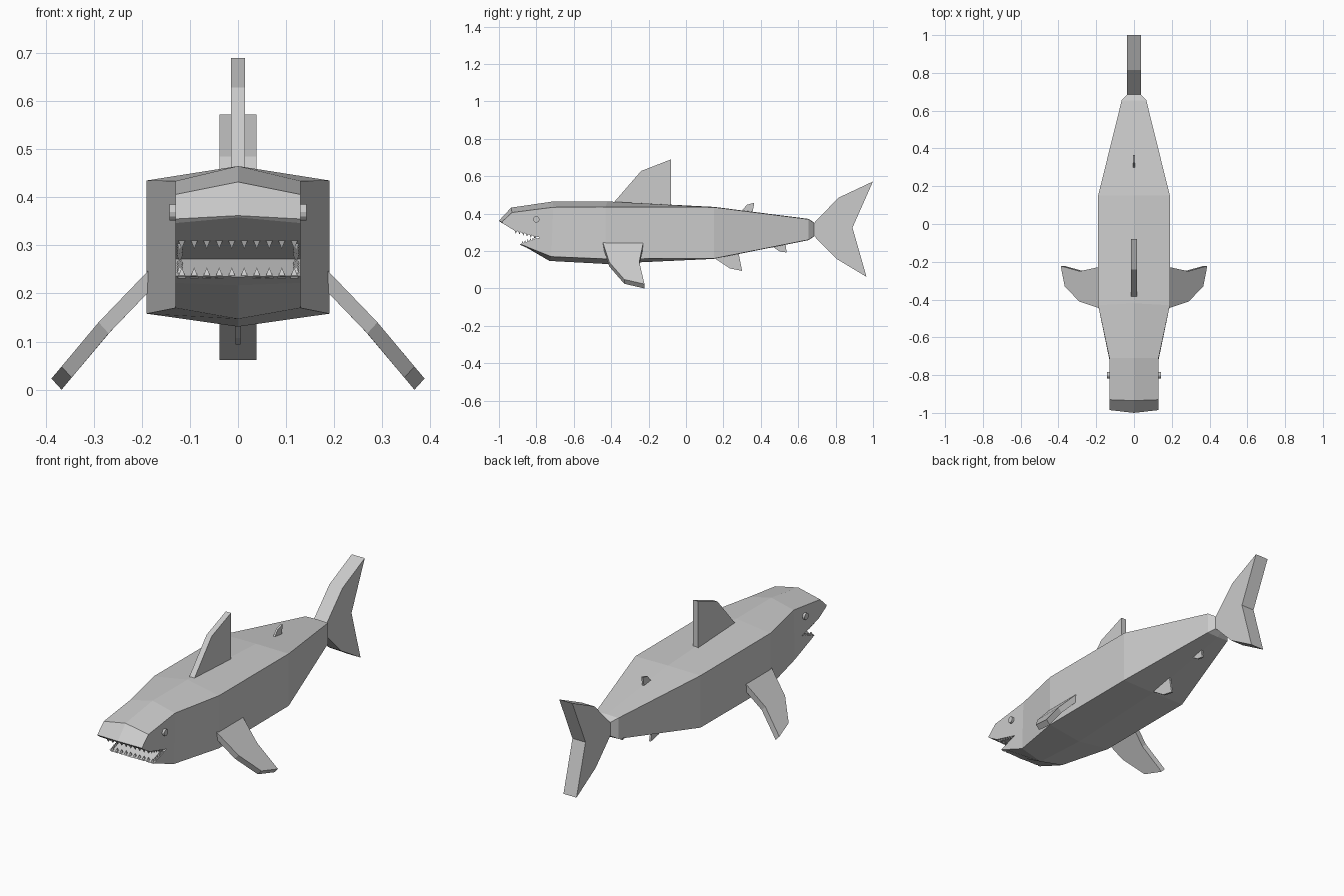
import bpy, bmesh
from mathutils import Vector

if "Cube" in bpy.data.objects:
    bpy.data.objects.remove(bpy.data.objects["Cube"])


def finish(name, bm):
    bmesh.ops.recalc_face_normals(bm, faces=bm.faces)
    mesh = bpy.data.meshes.new(name)
    bm.to_mesh(mesh)
    bm.free()
    ob = bpy.data.objects.new(name, mesh)
    bpy.context.collection.objects.link(ob)
    return ob


def loft(bm, rings):
    """Skin a list of equal-length point rings and cap both ends."""
    vs = [[bm.verts.new(p) for p in r] for r in rings]
    n = len(vs[0])
    for a, b in zip(vs, vs[1:]):
        for i in range(n):
            bm.faces.new((a[i], a[(i + 1) % n], b[(i + 1) % n], b[i]))
    bm.faces.new(vs[0])
    bm.faces.new(vs[-1])


def slab(name, profile, half):
    """Side-view (y, z) outline extruded symmetrically along x."""
    bm = bmesh.new()
    loft(bm, [[(x, y, z) for y, z in profile] for x in (-half, half)])
    return finish(name, bm)


# Body: six-sided sections (half width, then y,z of top ridge, shoulder, lower edge, keel)
sections = [
    (0.13, (-1.0, 0.362), (-0.985, 0.355), (-0.885, 0.237), (-0.89, 0.235)),
    (0.13, (-0.935, 0.432), (-0.93, 0.406), (-0.85, 0.222), (-0.85, 0.217)),
    (0.13, (-0.71, 0.465), (-0.71, 0.434), (-0.72, 0.17), (-0.73, 0.147)),
    (0.19, (-0.42, 0.465), (-0.43, 0.435), (-0.43, 0.158), (-0.43, 0.131)),
    (0.19, (0.15, 0.436), (0.15, 0.434), (0.15, 0.16), (0.15, 0.158)),
    (0.065, (0.655, 0.372), (0.655, 0.37), (0.655, 0.26), (0.655, 0.258)),
    (0.037, (0.685, 0.352), (0.685, 0.35), (0.685, 0.28), (0.685, 0.278)),
]
rings = []
for w, top, up, low, keel in sections:
    rings.append([(0, *top), (w, *up), (w, *low), (0, *keel), (-w, *low), (-w, *up)])
bm = bmesh.new()
loft(bm, rings)
bmesh.ops.triangulate(bm, faces=[f for f in bm.faces if len(f.verts) > 4])
body = finish("body", bm)

# Mouth opening
cutter = slab("mouth_cutter", [(-1.05, 0.391), (-0.92, 0.311), (-0.78, 0.272),
                               (-0.885, 0.236), (-1.05, 0.18)], 0.3)
cut = body.modifiers.new("mouth", "BOOLEAN")
cut.object, cut.operation, cut.solver = cutter, "DIFFERENCE", "EXACT"
cutter.hide_render = True
cutter.hide_set(True)


# Teeth: small pyramids along the front and both sides of each jaw
def teeth(name, front, back, height):
    bm = bmesh.new()
    f, b = Vector((0, *front)), Vector((0, *back))
    spots = [(Vector((-0.117 + 0.026 * i, 0, 0)) + f, 0.009) for i in range(10)]
    for side in (-1, 1):
        for i in range(1, 6):
            spots.append((f.lerp(b, i / 6) + Vector((side * 0.121, 0, 0)), 0.008))
    for p, r in spots:
        root = -0.006 if height > 0 else 0.006
        base = [bm.verts.new(p + Vector((x * r, y * r, root)))
                for x, y in ((-1, -1), (1, -1), (1, 1), (-1, 1))]
        tip = bm.verts.new(p + Vector((0, 0, height)))
        bm.faces.new(base)
        for i in range(4):
            bm.faces.new((base[i], base[(i + 1) % 4], tip))
    finish(name, bm)


teeth("upper_teeth", (-0.91, 0.309), (-0.79, 0.276), -0.016)
teeth("lower_teeth", (-0.874, 0.238), (-0.79, 0.268), 0.016)

# Fins on the centre line
slab("dorsal_fin", [(-0.39, 0.455), (-0.24, 0.628), (-0.08, 0.69), (-0.08, 0.43)], 0.015)
slab("tail_fin", [(0.675, 0.34), (0.815, 0.485), (1.0, 0.572), (0.89, 0.325),
                  (0.965, 0.062), (0.805, 0.158), (0.675, 0.29)], 0.038)
slab("second_dorsal_fin", [(0.29, 0.405), (0.325, 0.447), (0.365, 0.458), (0.355, 0.4)], 0.005)
slab("pelvic_fin", [(0.14, 0.17), (0.235, 0.107), (0.3, 0.094), (0.28, 0.195)], 0.005)
slab("anal_fin", [(0.46, 0.225), (0.5, 0.198), (0.538, 0.192), (0.532, 0.24)], 0.005)

# Pectoral fins and eyes, one per side
outline = [(0.187, -0.445, 0.247), (0.29, -0.41, 0.14), (0.367, -0.33, 0.048),
           (0.388, -0.222, 0.023), (0.287, -0.25, 0.143), (0.187, -0.228, 0.247)]
for side, label in ((-1, "left"), (1, "right")):
    bm = bmesh.new()
    loft(bm, [[(side * (x - d), y, z - d * 1.1) for x, y, z in outline] for d in (0, 0.021)])
    finish("pectoral_fin_" + label, bm)
    bpy.ops.mesh.primitive_cylinder_add(vertices=12, radius=0.017, depth=0.024,
                                        location=(side * 0.13, -0.8, 0.369),
                                        rotation=(0, 1.5708, 0))
    bpy.context.object.name = "eye_" + label
